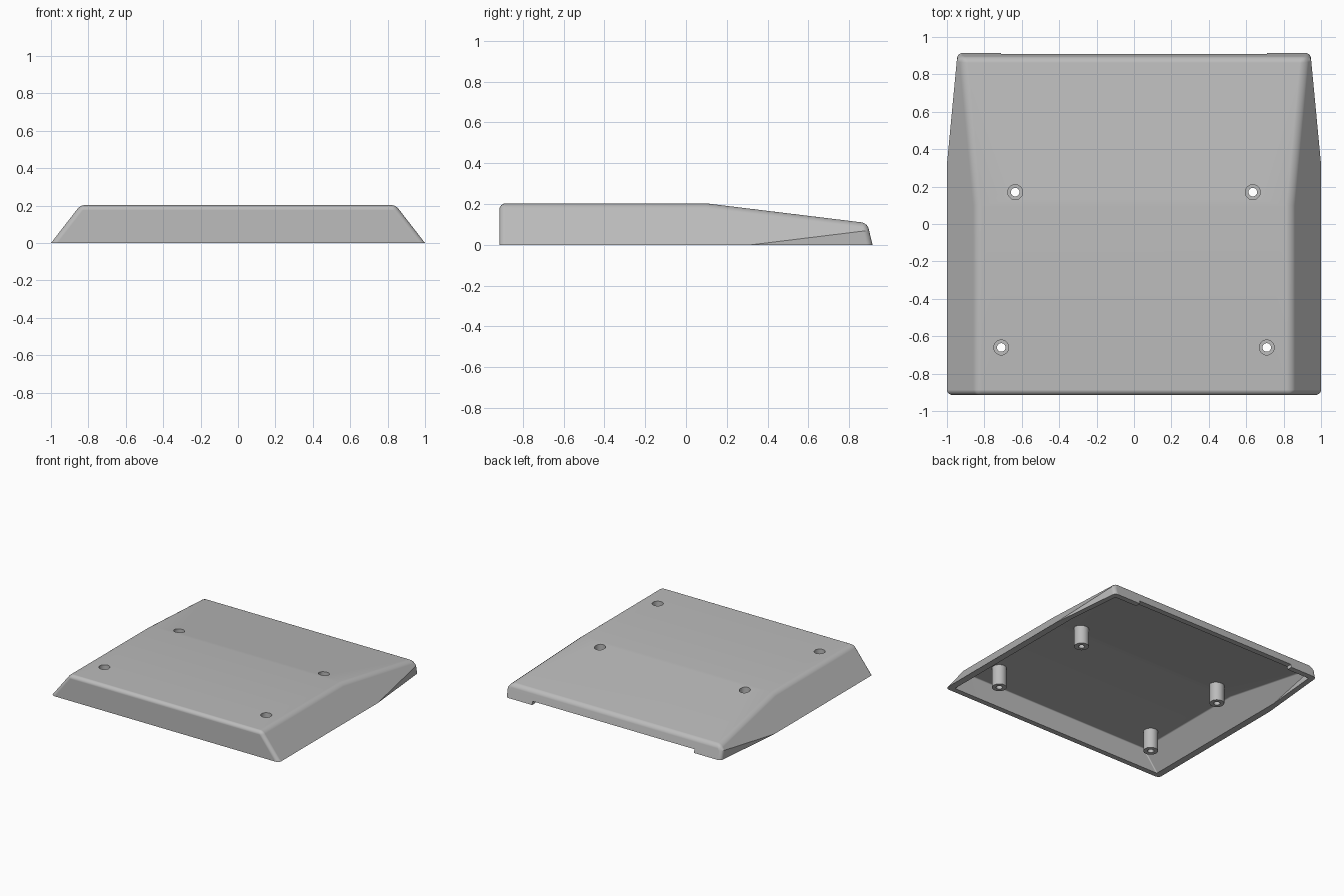
import bpy, bmesh, math
from mathutils import Vector

cube = bpy.data.objects.get("Cube")
if cube:
    bpy.data.objects.remove(cube, do_unlink=True)

grey = bpy.data.materials.new("light grey plastic")
grey.use_nodes = True
colour = (0.5, 0.5, 0.5, 1)
grey.diffuse_color = colour
grey.node_tree.nodes["Principled BSDF"].inputs["Base Color"].default_value = colour


def make_object(name, bm):
    mesh = bpy.data.meshes.new(name)
    bmesh.ops.recalc_face_normals(bm, faces=bm.faces)
    bm.to_mesh(mesh)
    bm.free()
    mesh.materials.append(grey)
    obj = bpy.data.objects.new(name, mesh)
    bpy.context.collection.objects.link(obj)
    return obj


def box(bm, lo, hi):
    verts = bmesh.ops.create_cube(bm, size=1)["verts"]
    lo, hi = Vector(lo), Vector(hi)
    for v in verts:
        v.co = (lo + hi) / 2 + v.co * (hi - lo)


# Outward normal and a point for each face of the cover
PLANES = [
    ((0, -1, 0), (0, -0.915, 0)),            # front
    ((0, 1, 0.24), (0, 0.915, 0)),           # leaning back
    ((0, 0, 1), (0, 0, 0.203)),              # flat top
    ((0, 0.122, 1), (0, 0.1, 0.203)),        # sloping top
]
for s in (-1, 1):
    PLANES += [
        ((s, 0, 0.775), (s, 0, 0)),          # slanted sides
        ((s, 0.095, 0), (s, 0.32, 0)),       # tapered rear sides
    ]


def wedge(name, inset, bottom, radius):
    """Block cut to the cover's planes, moved inwards by inset."""
    bm = bmesh.new()
    box(bm, (-2, -2, bottom), (2, 2, 1))
    for normal, point in PLANES:
        n = Vector(normal).normalized()
        cut = bmesh.ops.bisect_plane(
            bm, geom=bm.verts[:] + bm.edges[:] + bm.faces[:], dist=1e-6,
            plane_co=Vector(point) - n * inset, plane_no=n, clear_outer=True)
        rim = [e for e in cut["geom_cut"] if isinstance(e, bmesh.types.BMEdge)]
        if rim:
            bmesh.ops.contextual_create(bm, geom=rim)
    bmesh.ops.recalc_face_normals(bm, faces=bm.faces)
    bm.normal_update()
    # Round the edges around the top, front and back faces
    edges = [e for e in bm.edges if len(e.link_faces) == 2
             and max(v.co.z for v in e.verts) > bottom + 0.001
             and e.calc_face_angle() > 0.3
             and any(abs(f.normal.y) > 0.7 or f.normal.z > 0.9 for f in e.link_faces)]
    bmesh.ops.bevel(bm, geom=edges, offset=radius, offset_type='OFFSET',
                    segments=6, profile=0.5, affect='EDGES', clamp_overlap=True)
    return make_object(name, bm)


def cylinder(name, x, y, radius, z0, z1):
    bm = bmesh.new()
    bmesh.ops.create_cone(bm, cap_ends=True, segments=28, radius1=radius,
                          radius2=radius, depth=z1 - z0)
    bmesh.ops.translate(bm, verts=bm.verts, vec=(x, y, (z0 + z1) / 2))
    return make_object(name, bm)


def combine(target, tool, operation):
    mod = target.modifiers.new("cut", 'BOOLEAN')
    mod.operation = operation
    mod.solver = 'EXACT'
    mod.object = tool
    bpy.context.view_layer.objects.active = target
    bpy.ops.object.modifier_apply(modifier=mod.name)
    bpy.data.objects.remove(tool, do_unlink=True)


# Hollow cover
cover = wedge("cover", 0, 0, 0.028)
combine(cover, wedge("cavity", 0.042, -0.1, 0.008), 'DIFFERENCE')

# Shallow notch under the back wall
bm = bmesh.new()
box(bm, (-0.71, 0.82, -0.1), (0.71, 1.0, 0.027))
combine(cover, make_object("notch", bm), 'DIFFERENCE')

# Screw posts with recessed through holes
for x, y in ((0.635, 0.17), (0.71, -0.66)):
    for s in (-1, 1):
        combine(cover, cylinder("post", s * x, y, 0.053, 0.002, 0.172), 'UNION')
        combine(cover, cylinder("recess", s * x, y, 0.04, 0.09, 0.3), 'DIFFERENCE')
        combine(cover, cylinder("screw_hole", s * x, y, 0.023, -0.1, 0.15), 'DIFFERENCE')

# Smooth rounded edges, crisp ridge between the two top faces
bpy.ops.object.select_all(action='DESELECT')
cover.select_set(True)
bpy.context.view_layer.objects.active = cover
bpy.ops.object.shade_smooth_by_angle(angle=math.radians(28))
bm = bmesh.new()
bm.from_mesh(cover.data)
for e in bm.edges:
    if len(e.link_faces) == 2 and min(f.calc_area() for f in e.link_faces) > 0.1:
        e.smooth = False
bm.to_mesh(cover.data)
bm.free()
weighted = cover.modifiers.new("flat faces", 'WEIGHTED_NORMAL')
weighted.keep_sharp = True
